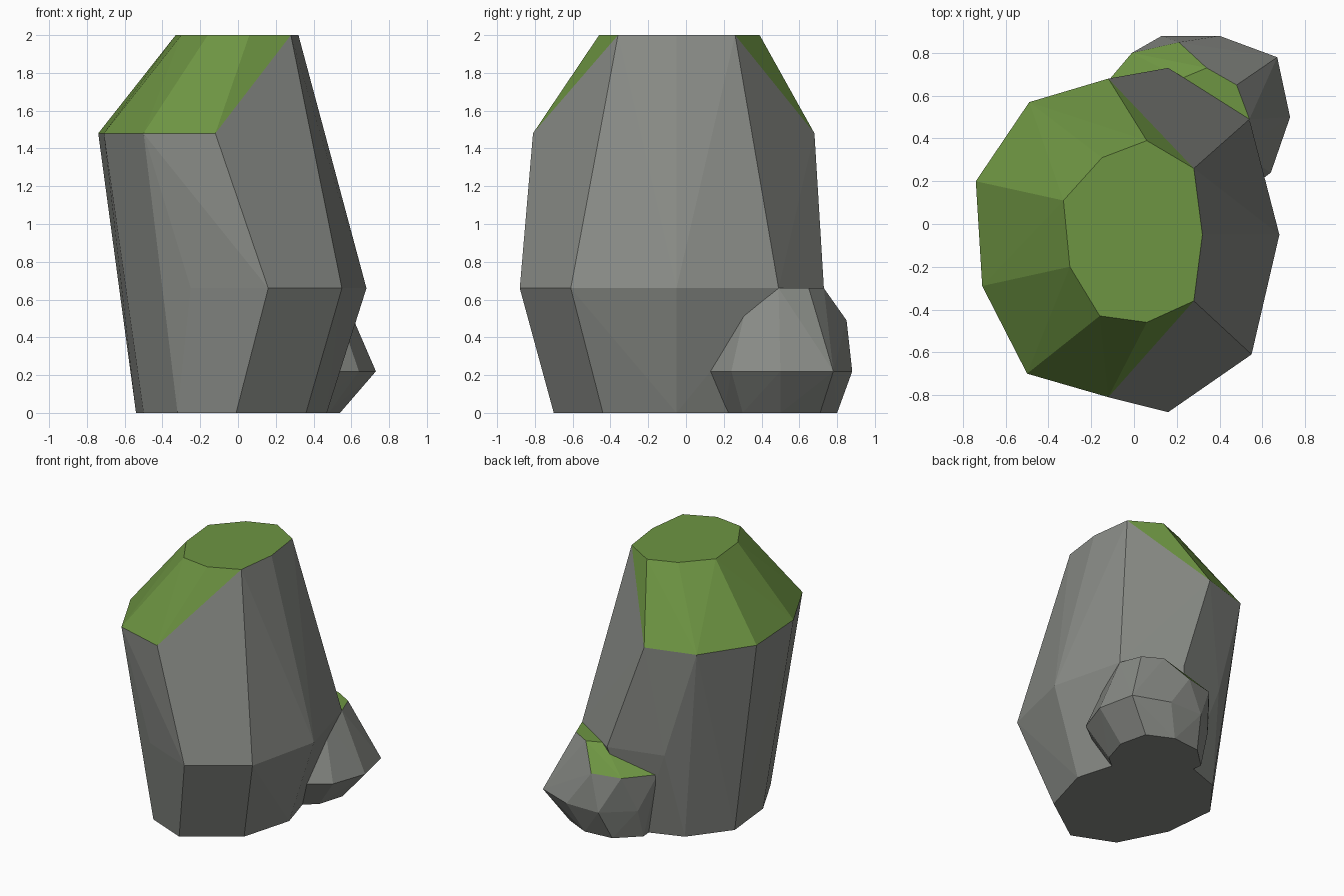
import bpy, bmesh

if "Cube" in bpy.data.objects:
    bpy.data.objects.remove(bpy.data.objects["Cube"])


def make_material(name, rgb):
    mat = bpy.data.materials.new(name)
    mat.diffuse_color = (*rgb, 1.0)
    mat.use_nodes = True
    mat.node_tree.nodes["Principled BSDF"].inputs["Base Color"].default_value = mat.diffuse_color
    return mat


STONE = make_material("stone grey", (0.25, 0.26, 0.24))
MOSS = make_material("moss green", (0.155, 0.30, 0.055))


def make_rock(name, rings, moss_height):
    """Wrap a convex rock around horizontal rings; faces above moss_height are mossy."""
    bm = bmesh.new()
    for z, points in rings:
        for x, y in points:
            bm.verts.new((x, y, z))
    hull = bmesh.ops.convex_hull(bm, input=bm.verts[:])
    unused = {g for g in hull["geom_interior"] + hull["geom_unused"]
              if isinstance(g, bmesh.types.BMVert)}
    bmesh.ops.delete(bm, geom=list(unused), context="VERTS")
    bmesh.ops.dissolve_limit(bm, angle_limit=0.01, verts=bm.verts[:], edges=bm.edges[:])
    bmesh.ops.recalc_face_normals(bm, faces=bm.faces[:])
    for face in bm.faces:
        face.material_index = int(min(v.co.z for v in face.verts) > moss_height)
    mesh = bpy.data.meshes.new(name)
    bm.to_mesh(mesh)
    bm.free()
    mesh.materials.append(STONE)
    mesh.materials.append(MOSS)
    obj = bpy.data.objects.new(name, mesh)
    bpy.context.collection.objects.link(obj)
    return obj


# Tall leaning rock: base, belly, shoulder and flat crown
make_rock("tall_rock", [
    (0.0, [(-0.01, -0.70), (0.36, -0.44), (0.47, -0.05), (0.36, 0.33), (-0.01, 0.58),
           (-0.32, 0.47), (-0.54, 0.18), (-0.50, -0.22), (-0.32, -0.57)]),
    (0.66, [(0.16, -0.88), (0.55, -0.61), (0.68, -0.05), (0.54, 0.49), (0.16, 0.73),
            (-0.25, 0.62), (-0.25, -0.71)]),
    (1.48, [(-0.12, 0.68), (-0.49, 0.57), (-0.74, 0.20), (-0.71, -0.29),
            (-0.50, -0.70), (-0.12, -0.81)]),
    (2.0, [(0.06, 0.39), (-0.15, 0.31), (-0.33, 0.11), (-0.30, -0.20), (-0.16, -0.43),
           (0.06, -0.46), (0.28, -0.36), (0.32, -0.05), (0.28, 0.26)]),
], 1.4)

# Small rock leaning against the back right side
make_rock("small_rock", [
    (0.0, [(0.36, 0.20), (0.48, 0.30), (0.54, 0.50), (0.49, 0.71), (0.30, 0.80),
           (0.08, 0.78), (-0.08, 0.63), (-0.06, 0.42), (0.12, 0.25)]),
    (0.22, [(0.48, 0.12), (0.64, 0.24), (0.73, 0.50), (0.67, 0.78), (0.40, 0.88),
            (0.13, 0.88), (-0.08, 0.70), (0.10, 0.20)]),
    (0.49, [(0.21, 0.85), (-0.01, 0.80), (-0.18, 0.60), (-0.10, 0.38)]),
    (0.66, [(0.34, 0.73), (0.48, 0.65), (0.54, 0.49), (0.49, 0.34), (0.36, 0.27),
            (0.22, 0.30), (0.15, 0.42), (0.14, 0.58), (0.22, 0.68)]),
], 0.45)
